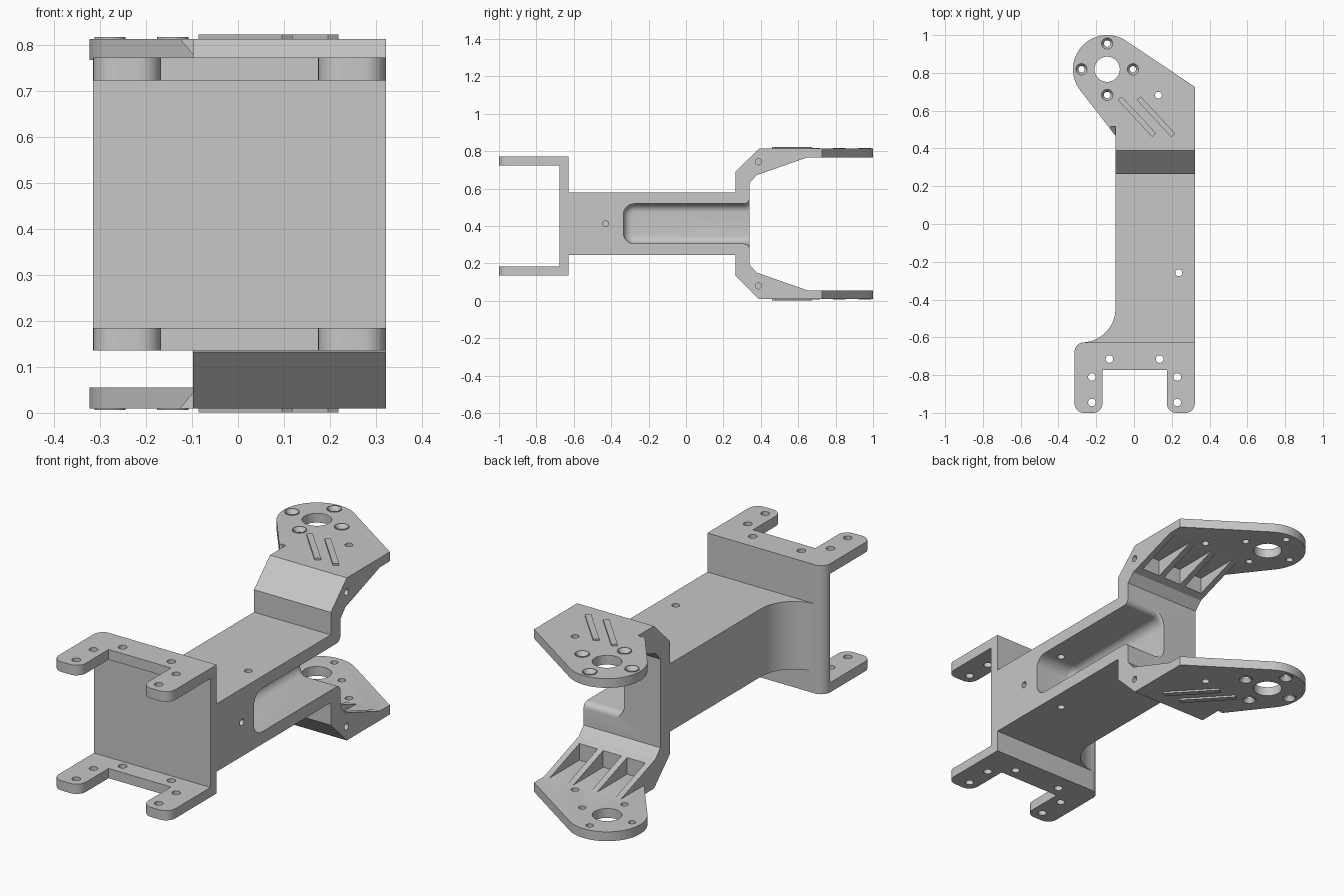
import bpy
import bmesh
from math import radians, sin, cos, pi
from mathutils import Vector, Matrix

MID = 0.8225                     # upper z + lower z of every mirrored pair
X0, X1 = -0.098, 0.322           # width of the main beam

cube = bpy.data.objects.get("Cube")
if cube:
    bpy.data.objects.remove(cube, do_unlink=True)

metal = bpy.data.materials.new("grey metal")
metal.use_nodes = True
GREY = (0.57, 0.57, 0.57, 1)
metal.diffuse_color = GREY
metal.node_tree.nodes["Principled BSDF"].inputs["Base Color"].default_value = GREY

# How an outline point and a depth become a position, per extrusion axis
PLACE = {'x': lambda p, h: (h, p[0], p[1]),
         'y': lambda p, h: (p[0], h, p[1]),
         'z': lambda p, h: (p[0], p[1], h)}


def finish(name, bm):
    bmesh.ops.recalc_face_normals(bm, faces=bm.faces)
    mesh = bpy.data.meshes.new(name)
    bm.to_mesh(mesh)
    bm.free()
    mesh.materials.append(metal)
    ob = bpy.data.objects.new(name, mesh)
    bpy.context.collection.objects.link(ob)
    return ob


def prism_mesh(pts, axis, lo, hi):
    bm = bmesh.new()
    place = PLACE[axis]
    face = bm.faces.new([bm.verts.new(place(p, lo)) for p in pts])
    out = bmesh.ops.extrude_face_region(bm, geom=[face])
    bmesh.ops.translate(bm, vec=place((0, 0), hi - lo),
                        verts=[v for v in out["geom"] if isinstance(v, bmesh.types.BMVert)])
    return bm


def prism(name, pts, axis, lo, hi):
    return finish(name, prism_mesh(pts, axis, lo, hi))


def rect(a0, b0, a1, b1):
    return [(a0, b0), (a1, b0), (a1, b1), (a0, b1)]


def arc(cx, cy, r, a0, a1, n=20):
    return [(cx + r * cos(radians(a0 + (a1 - a0) * i / n)),
             cy + r * sin(radians(a0 + (a1 - a0) * i / n))) for i in range(n + 1)]


def rounded(corners, n=8):
    """Outline from (x, y, radius) corners, with square corners rounded off."""
    pts = []
    for i, (x, y, r) in enumerate(corners):
        p = Vector((x, y))
        if not r:
            pts.append((x, y))
            continue
        a = (Vector(corners[i - 1][:2]) - p).normalized() * r
        b = (Vector(corners[(i + 1) % len(corners)][:2]) - p).normalized() * r
        for k in range(n + 1):
            t = pi / 2 * k / n
            pts.append(tuple(p + a * (1 - sin(t)) + b * (1 - cos(t))))
    return pts


def rod(loc, r, length, axis='z'):
    bm = bmesh.new()
    turn = Matrix.Rotation(pi / 2, 4, 'Y') if axis == 'x' else Matrix()
    bmesh.ops.create_cone(bm, cap_ends=True, segments=28, radius1=r, radius2=r,
                          depth=length, matrix=Matrix.Translation(loc) @ turn)
    return finish("tool", bm)


def lathe(name, x, y, profile):
    """Spin a closed (radius, z) profile around a vertical axis."""
    bm = bmesh.new()
    verts = [bm.verts.new((x + r, y, z)) for r, z in profile]
    edges = [bm.edges.new((verts[i - 1], v)) for i, v in enumerate(verts)]
    bmesh.ops.spin(bm, geom=verts + edges, cent=(x, y, 0), axis=(0, 0, 1),
                   angle=2 * pi, steps=28, use_merge=True)
    return finish(name, bm)


def combine(ob, tool, operation='DIFFERENCE'):
    mod = ob.modifiers.new("join", 'BOOLEAN')
    mod.operation, mod.solver, mod.object = operation, 'EXACT', tool
    bpy.context.view_layer.objects.active = ob
    bpy.ops.object.modifier_apply(modifier=mod.name)
    bpy.data.objects.remove(tool, do_unlink=True)


def drill(ob, x, y, r):
    combine(ob, rod((x, y, 0.4), r, 2))


def flip(pts):
    """Mirror (distance, z) points onto the other arm."""
    return [(d, MID - z) for d, z in pts]


def both(lo, hi):
    return (lo, hi), (MID - hi, MID - lo)


# Beam and forked arms, one side profile
upper = [(-0.627, 0.579), (0.265, 0.579), (0.265, 0.69), (0.39, 0.813), (0.65, 0.813),
         (0.65, 0.767), (0.378, 0.672), (0.34, 0.63)]
frame = prism("beam_and_arms", upper + flip(upper)[::-1], 'x', X0, X1)

# Recesses that leave four ribs under each arm
recess = rect(0.415, 0.6, 0.7, 0.767)
for i in range(3):
    x = X0 + 0.03 + i * 0.13
    for outline in (recess, flip(recess)):
        combine(frame, prism("tool", outline, 'x', x, x + 0.1))

# Curved web that blends the beam into the bracket
web = arc(X0 - 0.18, -0.447, 0.18, -90, 0) + [(0, -0.447), (0, -0.627)]
combine(frame, prism("tool", web, 'z', MID - 0.579, 0.579), 'UNION')

# Long side pocket, open and flared at the back
FLOOR = 0.1
flare = [(y, z, 0) for y, z in arc(0.31, 0.275, 0.03, 90, 0, 6) + [(0.45, 0.275), (0.45, 0.549)]
         + arc(0.31, 0.549, 0.03, 0, -90, 6)]
pocket = rounded([(-0.335, 0.305, 0.06)] + flare + [(-0.335, 0.519, 0.06)])
bm = prism_mesh(pocket, 'x', FLOOR, 0.4)
rim = [e for e in bm.edges if all(abs(v.co.x - FLOOR) < 1e-4 for v in e.verts)]
bmesh.ops.bevel(bm, geom=rim, offset=0.045, segments=6, profile=0.5, affect='EDGES')
combine(frame, finish("tool", bm))

# Round mounting heads
HX, HY = -0.142, 0.819
head = arc(HX, HY, 0.181, 56, 217, 40) + [(X0, 0.467), (X0, 0.41), (X1, 0.41), (X1, 0.726)]
for lo, hi in both(0.767, 0.813):
    combine(frame, prism("tool", head, 'z', lo, hi), 'UNION')

# Small slanted notch where each head meets its arm
notch = [(-0.127, 0.815), (X0, 0.815), (X0, 0.78)]
for outline in (notch, flip(notch)):
    combine(frame, prism("tool", outline, 'y', 0.4, 0.515))

# Bolt holes with raised countersunk rims on the outer faces
rim_profile = [(0.017, 0.785), (0.034, 0.785), (0.034, 0.8165), (0.03, 0.8165), (0.017, 0.797)]
for k in range(4):
    x, y = HX + 0.136 * cos(k * pi / 2), HY + 0.136 * sin(k * pi / 2)
    for side, profile, z in (("upper", rim_profile, 0.885),
                             ("lower", flip(rim_profile), MID - 0.885)):
        combine(frame, rod((x, y, z), 0.033, 0.2))
        lathe(f"{side}_bolt_rim_{k + 1}", x, y, profile)
    drill(frame, x, y, 0.017)
drill(frame, HX, HY, 0.067)
drill(frame, 0.129, 0.682, 0.018)
drill(frame, 0.237, -0.258, 0.018)

# Blind holes in the side
for y, z in ((-0.43, 0.412), (0.387, 0.743), (0.387, MID - 0.743)):
    combine(frame, rod((X1, y, z), 0.016, 0.16, 'x'))

# Raised diagonal bars on the heads
for side, (lo, hi) in zip(("upper", "lower"), both(0.811, 0.822)):
    for i in range(2):
        x = i * 0.1
        bar = [(x - 0.086, 0.657), (x + 0.096, 0.461), (x + 0.118, 0.479), (x - 0.064, 0.674)]
        prism(f"{side}_raised_bar_{i + 1}", bar, 'z', lo, hi)

# Front bracket: four rounded feet on a U-shaped channel
feet = rounded([(-0.315, -1, 0.05), (-0.167, -1, 0.05), (-0.167, -0.772, 0), (0.174, -0.772, 0),
                (0.174, -1, 0.05), (X1, -1, 0.05), (X1, -0.627, 0), (-0.315, -0.627, 0.05)])
bracket = prism("front_bracket", feet, 'z', 0.136, 0.772)
combine(bracket, prism("tool", rect(-0.5, -1.2, 0.5, -0.675), 'z', 0.184, 0.722))
for s in (-1, 1):
    for x, y in ((0.133, -0.715), (0.226, -0.81), (0.226, -0.945)):
        drill(bracket, 0.003 + s * x, y, 0.02)

# Smooth curved walls, keep edges sharp
bpy.ops.object.select_all(action='DESELECT')
for ob in (frame, bracket):
    ob.select_set(True)
    bpy.context.view_layer.objects.active = ob
bpy.ops.object.shade_smooth_by_angle(angle=radians(20))
